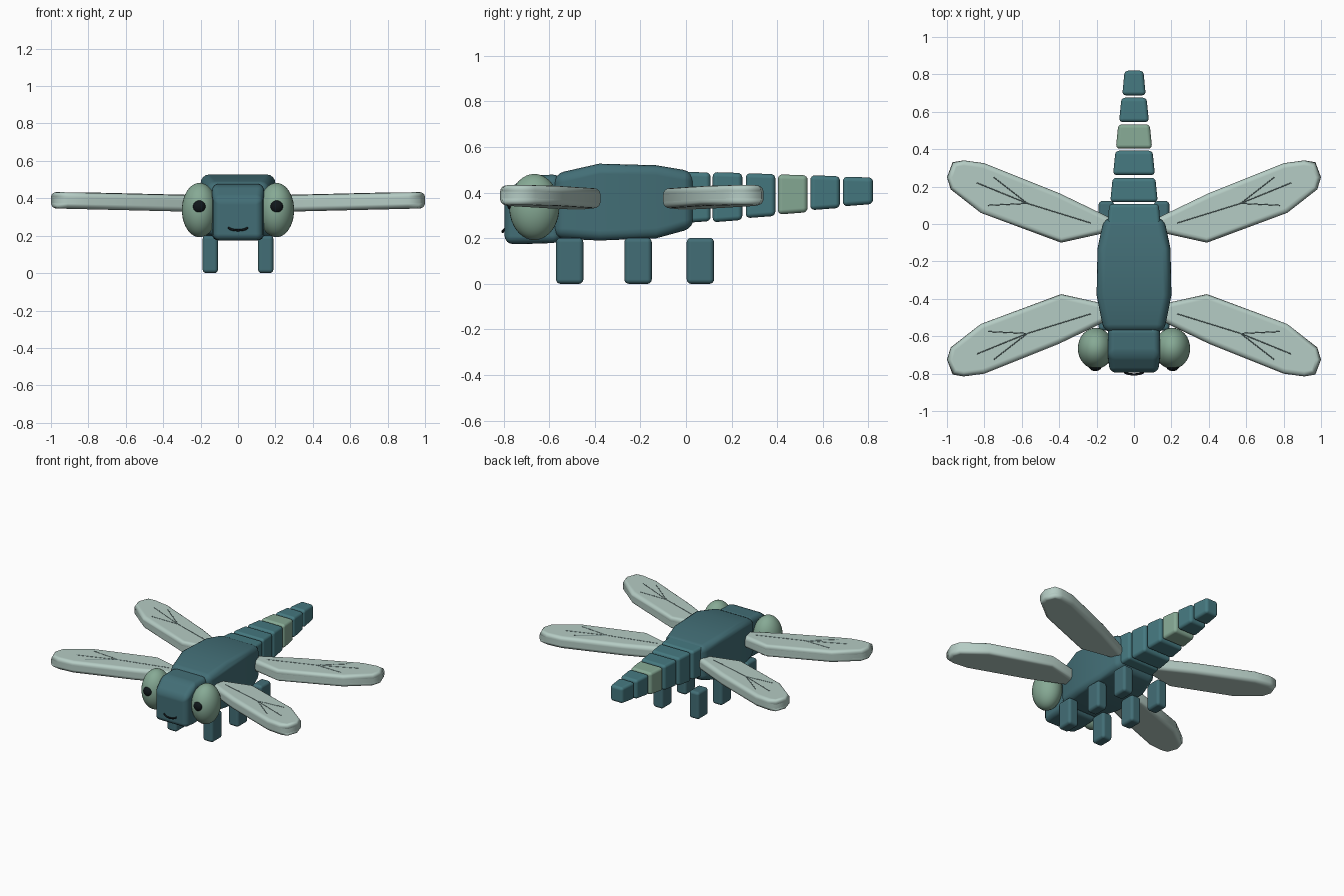
import bpy, bmesh
from math import sin, cos, pi

if "Cube" in bpy.data.objects:
    bpy.data.objects.remove(bpy.data.objects["Cube"])

def material(name, rgb):
    m = bpy.data.materials.new(name)
    m.diffuse_color = (*rgb, 1)
    m.use_nodes = True
    m.node_tree.nodes["Principled BSDF"].inputs["Base Color"].default_value = m.diffuse_color
    return m

TEAL = material("dark_teal", (0.055, 0.155, 0.18))
TAIL = material("tail_teal", (0.06, 0.19, 0.215))
GREEN = material("sage", (0.24, 0.40, 0.30))
WING = material("pale_wing", (0.46, 0.60, 0.55))
BLACK = material("black", (0.005, 0.008, 0.01))
VEIN = material("vein_grey", (0.12, 0.18, 0.18))

def finish(bm, name, mat, bevel=0, angle=35, mirror=False):
    """Turn a bmesh into a smooth object with rounded edges, optionally mirrored in x."""
    bmesh.ops.recalc_face_normals(bm, faces=bm.faces)
    for f in bm.faces:
        f.smooth = True
    me = bpy.data.meshes.new(name)
    bm.to_mesh(me)
    bm.free()
    me.materials.append(mat)
    ob = bpy.data.objects.new(name, me)
    bpy.context.collection.objects.link(ob)
    if mirror:
        ob.modifiers.new("mirror", 'MIRROR').use_mirror_merge = False
    if bevel:
        b = ob.modifiers.new("bevel", 'BEVEL')
        b.width, b.segments = bevel, 4
        b.limit_method, b.angle_limit = 'ANGLE', angle * pi / 180
        b.harden_normals = True
    return ob

def loft(name, sections, mat, bevel, x=0, mirror=False):
    """Rectangular sections (y, half width, z low, z high) joined along y."""
    bm = bmesh.new()
    rings = []
    for y, w, lo, hi in sections:
        rings.append([bm.verts.new((x + sx * w, y, z))
                      for sx, z in ((-1, lo), (1, lo), (1, hi), (-1, hi))])
    for a, b in zip(rings, rings[1:]):
        for i in range(4):
            j = (i + 1) % 4
            bm.faces.new((a[i], a[j], b[j], b[i]))
    bm.faces.new(rings[0])
    bm.faces.new(rings[-1])
    return finish(bm, name, mat, bevel, mirror=mirror)

def ball(name, centre, radii, mat):
    bm = bmesh.new()
    bmesh.ops.create_uvsphere(bm, u_segments=32, v_segments=20, radius=1)
    bmesh.ops.scale(bm, vec=radii, verts=bm.verts)
    bmesh.ops.translate(bm, vec=centre, verts=bm.verts)
    return finish(bm, name, mat, mirror=True)

def tube(name, paths, radius, mat, mirror=False):
    cu = bpy.data.curves.new(name, 'CURVE')
    cu.dimensions = '3D'
    cu.bevel_depth, cu.bevel_resolution, cu.use_fill_caps = radius, 2, True
    for pts in paths:
        s = cu.splines.new('POLY')
        s.points.add(len(pts) - 1)
        for p, co in zip(s.points, pts):
            p.co = (*co, 1)
    cu.materials.append(mat)
    ob = bpy.data.objects.new(name, cu)
    bpy.context.collection.objects.link(ob)
    if mirror:
        ob.modifiers.new("mirror", 'MIRROR').use_mirror_merge = False

# Body and head
loft("body", [(-0.58, 0.16, 0.20, 0.482), (-0.38, 0.20, 0.19, 0.527),
              (-0.13, 0.195, 0.20, 0.52), (0.035, 0.16, 0.245, 0.492)], TEAL, 0.045)
loft("head", [(-0.55, 0.14, 0.18, 0.48), (-0.70, 0.14, 0.175, 0.475),
              (-0.795, 0.13, 0.175, 0.40)], TEAL, 0.035)

# Tapering tail segments
tail = [(-0.04, 0.108, 0.145, 0.265, 0.492), (0.117, 0.247, 0.127, 0.27, 0.49),
        (0.262, 0.392, 0.112, 0.288, 0.485), (0.403, 0.533, 0.097, 0.304, 0.48),
        (0.545, 0.675, 0.08, 0.323, 0.476), (0.688, 0.82, 0.063, 0.34, 0.47)]
for i, (y0, y1, w, lo, hi) in enumerate(tail):
    loft(f"tail_segment_{i + 1}", [(y0, w, lo, hi), (y1, w - 0.013, lo + 0.01, hi - 0.004)],
         GREEN if i == 3 else TAIL, 0.02)

# Three pairs of stubby legs
for name, y in (("front_legs", -0.51), ("middle_legs", -0.21), ("rear_legs", 0.063)):
    loft(name, [(y - 0.06, 0.041, 0, 0.202), (y + 0.06, 0.041, 0, 0.202)],
         TEAL, 0.02, x=0.148, mirror=True)

# Eyes, pupils, smile
ball("eyes", (0.205, -0.665, 0.337), (0.095, 0.11, 0.145), GREEN)
ball("pupils", (0.207, -0.762, 0.355), (0.034, 0.024, 0.034), BLACK)
tube("mouth", [[(0.05 * sin(a), -0.79 - 0.014 * cos(a), 0.245 - 0.016 * cos(a))
                for a in (-pi / 2 + pi * k / 10 for k in range(11))]], 0.006, BLACK)

# Wings: rear outline, mirrored in y for the front pair
outline = [(0.12, 0.03), (0.12, -0.04), (0.39, -0.10), (0.82, 0.06), (0.98, 0.185),
           (1.0, 0.25), (0.97, 0.33), (0.91, 0.34), (0.80, 0.325), (0.40, 0.165)]
veins = [[(0.23, 0.005), (0.57, 0.11), (0.84, 0.22)],
         [(0.57, 0.11), (0.75, 0.25)], [(0.57, 0.11), (0.78, 0.10)]]

def wing_z(x):
    return 0.322 + 0.024 * x

for name, flip in (("rear", False), ("front", True)):
    fy = (lambda y: -0.475 - y) if flip else (lambda y: y)
    bm = bmesh.new()
    f = bm.faces.new([bm.verts.new((x, fy(y), wing_z(x))) for x, y in outline])
    up = bmesh.ops.extrude_face_region(bm, geom=[f])["geom"]
    bmesh.ops.translate(bm, vec=(0, 0, 0.088),
                        verts=[v for v in up if isinstance(v, bmesh.types.BMVert)])
    finish(bm, name + "_wings", WING, 0.028, 60, True)
    tube(name + "_wing_veins",
         [[(x, fy(y), wing_z(x) + 0.087) for x, y in p] for p in veins], 0.003, VEIN, True)
